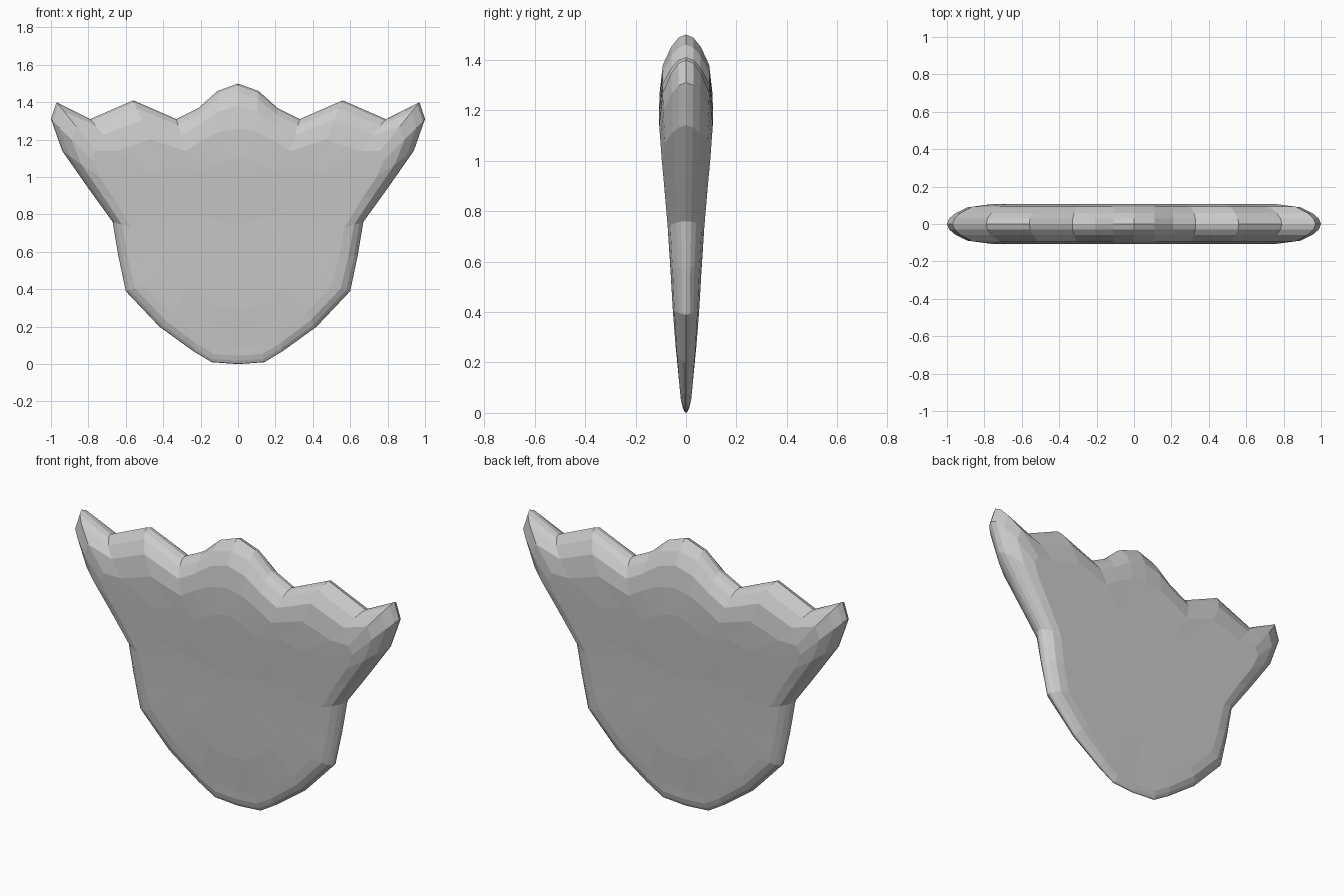
import bpy
import bmesh

if "Cube" in bpy.data.objects:
    bpy.data.objects.remove(bpy.data.objects["Cube"])

# Half outline, top centre to bottom centre: rim x, z and shoulder x, z
RIBS = [
    (0, 1.5, 0, 1.26), (.11, 1.46, .1, 1.24), (.21, 1.37, .2, 1.19),
    (.33, 1.31, .28, 1.14), (.56, 1.41, .47, 1.2), (.79, 1.31, .65, 1.14),
    (.97, 1.4, .76, 1.14), (1, 1.31, .78, 1.09), (.94, 1.14, .74, 1.0),
    (.8, .94, .66, .88), (.67, .76, .57, .73), (.64, .58, .54, .57),
    (.6, .39, .5, .42), (.42, .2, .36, .27), (.24, .07, .21, .15),
    (.14, .01, .12, .1), (0, 0, 0, .09),
]
# Half thickness by height
THICK = [(0, 0), (.1, .024), (.2, .036), (.4, .052), (.6, .063),
         (.8, .077), (1, .096), (1.15, .107), (1.5, .103)]
# Rounded rim: step towards the shoulder, share of thickness
RIM = [(.05, .28), (.2, .55), (.5, .87), (1, 1)]
CENTRE_Z = .75


def thickness(z):
    for (z0, t0), (z1, t1) in zip(THICK, THICK[1:]):
        if z <= z1:
            return t0 + (t1 - t0) * (z - z0) / (z1 - z0)
    return THICK[-1][1]


# Full loop of ribs, mirrored across the centre line
ribs = RIBS + [(-a, b, -c, d) for a, b, c, d in RIBS[-2:0:-1]]
bm = bmesh.new()


def bridge(a, b):
    n = len(a)
    for i in range(n):
        j = (i + 1) % n
        bm.faces.new((a[i], a[j], b[j], b[i]))


rim = [bm.verts.new((a, 0, b)) for a, b, c, d in ribs]
for side in (-1, 1):
    # Rounded rim rings
    last = rim
    for t, share in RIM:
        ring = [bm.verts.new((a + (c - a) * t, side * share * thickness(d),
                              b + (d - b) * t)) for a, b, c, d in ribs]
        bridge(last, ring)
        last = ring
    # Broad face rings closing on the centre
    for scale in (.7, .35):
        ring = []
        for a, b, c, d in ribs:
            z = CENTRE_Z + (d - CENTRE_Z) * scale
            ring.append(bm.verts.new((c * scale, side * thickness(z), z)))
        bridge(last, ring)
        last = ring
    hub = bm.verts.new((0, side * thickness(CENTRE_Z), CENTRE_Z))
    for i, v in enumerate(last):
        bm.faces.new((v, last[(i + 1) % len(last)], hub))

bmesh.ops.recalc_face_normals(bm, faces=bm.faces)
mesh = bpy.data.meshes.new("scalloped_plate")
bm.to_mesh(mesh)
bm.free()
plate = bpy.data.objects.new("scalloped_plate", mesh)
bpy.context.collection.objects.link(plate)

# Plain grey finish
grey = bpy.data.materials.new("plain_grey")
grey.use_nodes = True
colour = (.6, .6, .6, 1)
grey.diffuse_color = colour
grey.node_tree.nodes["Principled BSDF"].inputs["Base Color"].default_value = colour
mesh.materials.append(grey)
